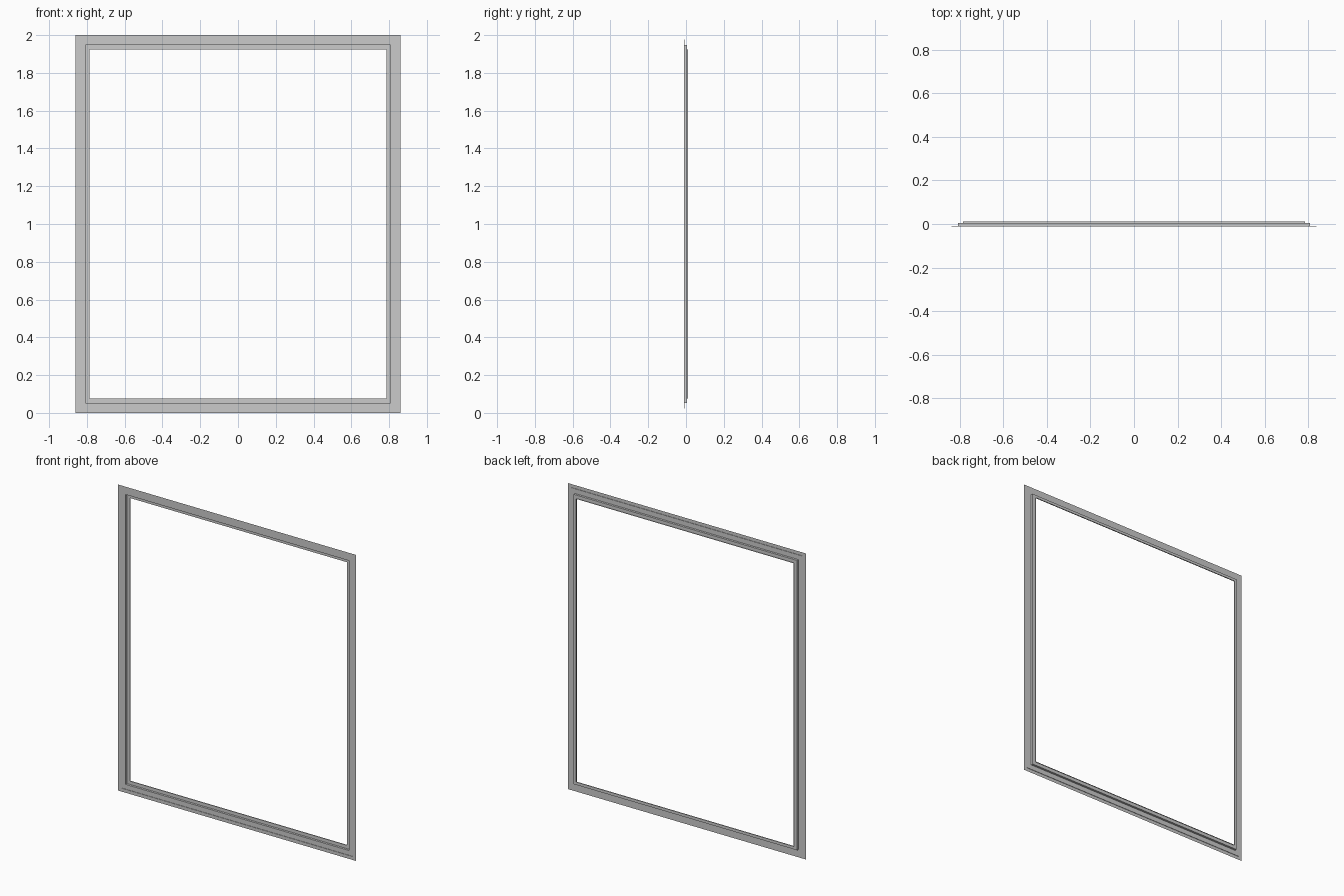
import bpy
import bmesh

if "Cube" in bpy.data.objects:
    bpy.data.objects.remove(bpy.data.objects["Cube"])

HALF_W, HEIGHT = 0.861, 2.0

# Stepped sheet profile: (inset from outer edge, depth y), from outer rim to inner lip
PROFILE = [
    (0.000, -0.0115),
    (0.022, -0.0115),
    (0.022, -0.0085),
    (0.053, -0.0085),
    (0.053, 0.0055),
    (0.075, 0.0055),
    (0.075, 0.0115),
]


def rect_loop(bm, inset, y):
    x, z0, z1 = HALF_W - inset, inset, HEIGHT - inset
    return [bm.verts.new(p) for p in ((-x, y, z0), (x, y, z0), (x, y, z1), (-x, y, z1))]


# Mitred frame: each pair of neighbouring rectangles is bridged on four sides
bm = bmesh.new()
loops = [rect_loop(bm, inset, y) for inset, y in PROFILE]
for outer, inner in zip(loops, loops[1:]):
    for i in range(4):
        j = (i + 1) % 4
        bm.faces.new((outer[i], outer[j], inner[j], inner[i]))

mesh = bpy.data.meshes.new("stepped_frame")
bm.to_mesh(mesh)
bm.free()
frame = bpy.data.objects.new("stepped_frame", mesh)
bpy.context.collection.objects.link(frame)
